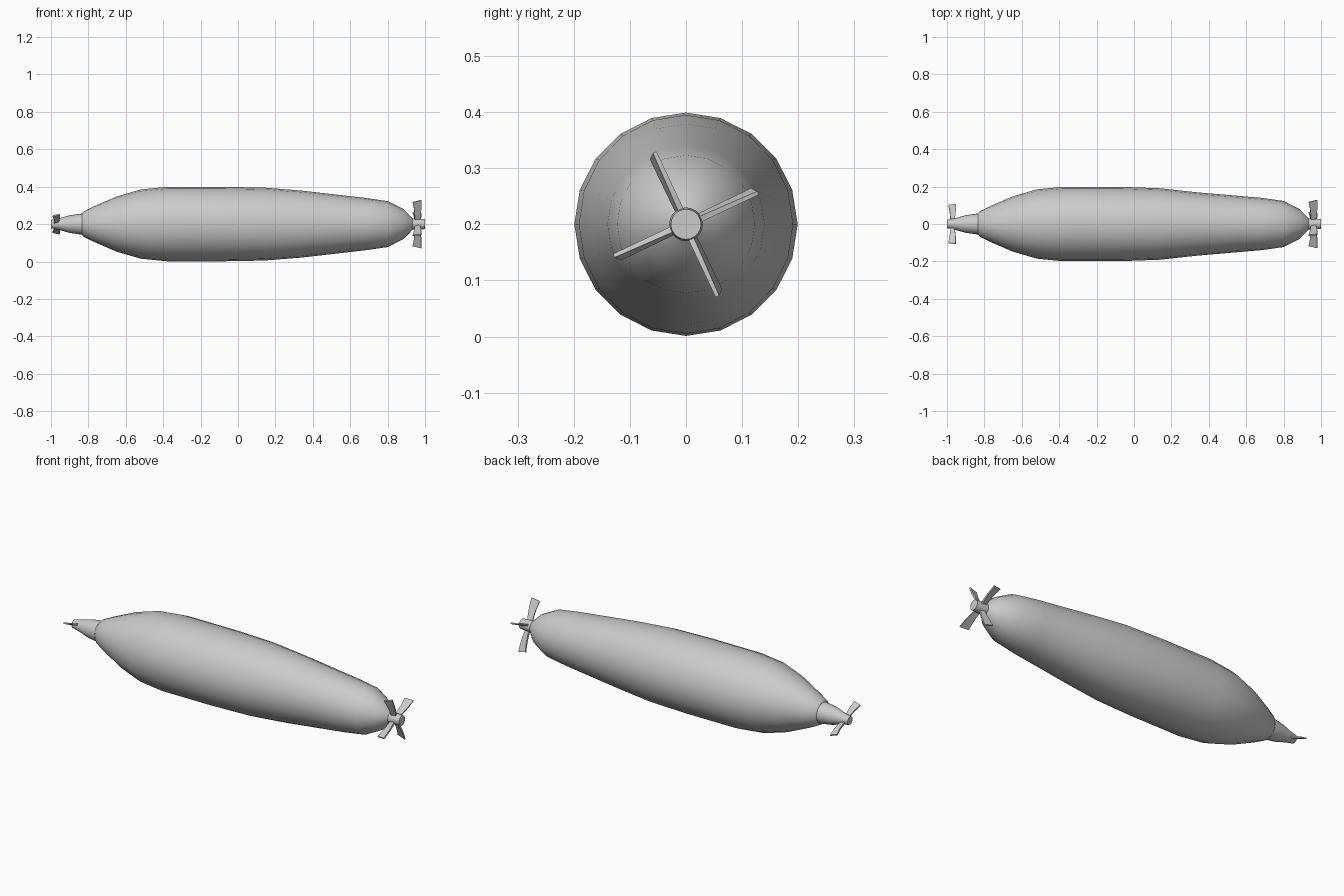
import bpy, bmesh
from math import sin, cos, pi, radians
from mathutils import Matrix, Vector

if "Cube" in bpy.data.objects:
    bpy.data.objects.remove(bpy.data.objects["Cube"])

AXIS_Z = 0.2


def finish(name, bm, angle=35):
    bmesh.ops.recalc_face_normals(bm, faces=bm.faces)
    me = bpy.data.meshes.new(name)
    bm.to_mesh(me)
    bm.free()
    ob = bpy.data.objects.new(name, me)
    ob.location.z = AXIS_Z
    bpy.context.collection.objects.link(ob)
    bpy.ops.object.select_all(action='DESELECT')
    ob.select_set(True)
    bpy.context.view_layer.objects.active = ob
    bpy.ops.object.shade_smooth_by_angle(angle=radians(angle))
    return ob


def loft(bm, rings):
    # skin closed rings of points and cap both ends
    rows = [[bm.verts.new(p) for p in ring] for ring in rings]
    n = len(rows[0])
    for a, b in zip(rows, rows[1:]):
        for i in range(n):
            j = (i + 1) % n
            bm.faces.new((a[i], a[j], b[j], b[i]))
    bm.faces.new(rows[0])
    bm.faces.new(rows[-1])


def turned(name, profile, sides=20):
    # profile rows: x, half width in y, half height in z
    bm = bmesh.new()
    loft(bm, [[(x, ry * cos(2 * pi * i / sides), rz * sin(2 * pi * i / sides))
               for i in range(sides)] for x, ry, rz in profile])
    return finish(name, bm)


def propeller(name, x, radius, chord, count, start, pitch):
    # each blade widens, twists and bows from root to tip
    bm = bmesh.new()
    steps = 5
    for k in range(count):
        turn = Matrix.Rotation(radians(start) + 2 * pi * k / count, 3, 'X')
        rings = []
        for s in range(steps + 1):
            t = s / steps
            r = 0.015 + (radius - 0.015) * t
            half = chord * (0.28 + 0.22 * t)
            thick = 0.0055 - 0.002 * t
            bow = 0.004 * sin(pi * t)
            twist = Matrix.Rotation(radians(pitch) * (1.4 - 0.6 * t), 3, 'Y')
            spin = Matrix.Rotation(radians(pitch) * (1.4 - 0.6 * t), 3, 'Z')
            ring = []
            for u, v in ((-1, -1), (0, -1), (1, -1), (1, 1), (0, 1), (-1, 1)):
                p = spin @ Vector((u * half, 0, v * thick))
                p = Matrix.Rotation(radians(pitch), 3, 'Y') @ Vector((p.x, 0, p.z))
                p = Vector((x + bow + p.x, r + 0.004 * u * t, p.z))
                ring.append(turn @ p)
            rings.append(ring)
        loft(bm, rings)
    return finish(name, bm)


# main hull
turned("hull", [
    (-0.835, 0.057, 0.057), (-0.825, 0.068, 0.068), (-0.77, 0.095, 0.095),
    (-0.65, 0.147, 0.147), (-0.52, 0.185, 0.185), (-0.38, 0.199, 0.199),
    (-0.08, 0.199, 0.199), (0.14, 0.191, 0.195), (0.34, 0.169, 0.179),
    (0.68, 0.140, 0.140), (0.80, 0.123, 0.123), (0.885, 0.080, 0.080),
    (0.92, 0.045, 0.045), (0.94, 0.022, 0.022)])

# narrow tapering cone at the far end
turned("tail_cone", [(x, r, r) for x, r in (
    (-1.0, 0.022), (-0.96, 0.030), (-0.90, 0.047), (-0.83, 0.057))])

# hub carrying the large propeller
turned("propeller_hub", [(x, r, r) for x, r in (
    (0.92, 0.030), (0.95, 0.030), (1.0, 0.027))])

# four-blade and two-blade propellers
propeller("large_propeller", 0.957, 0.136, 0.048, 4, 25.5, 12)
propeller("small_propeller", -0.973, 0.114, 0.04, 2, 155, 10)
